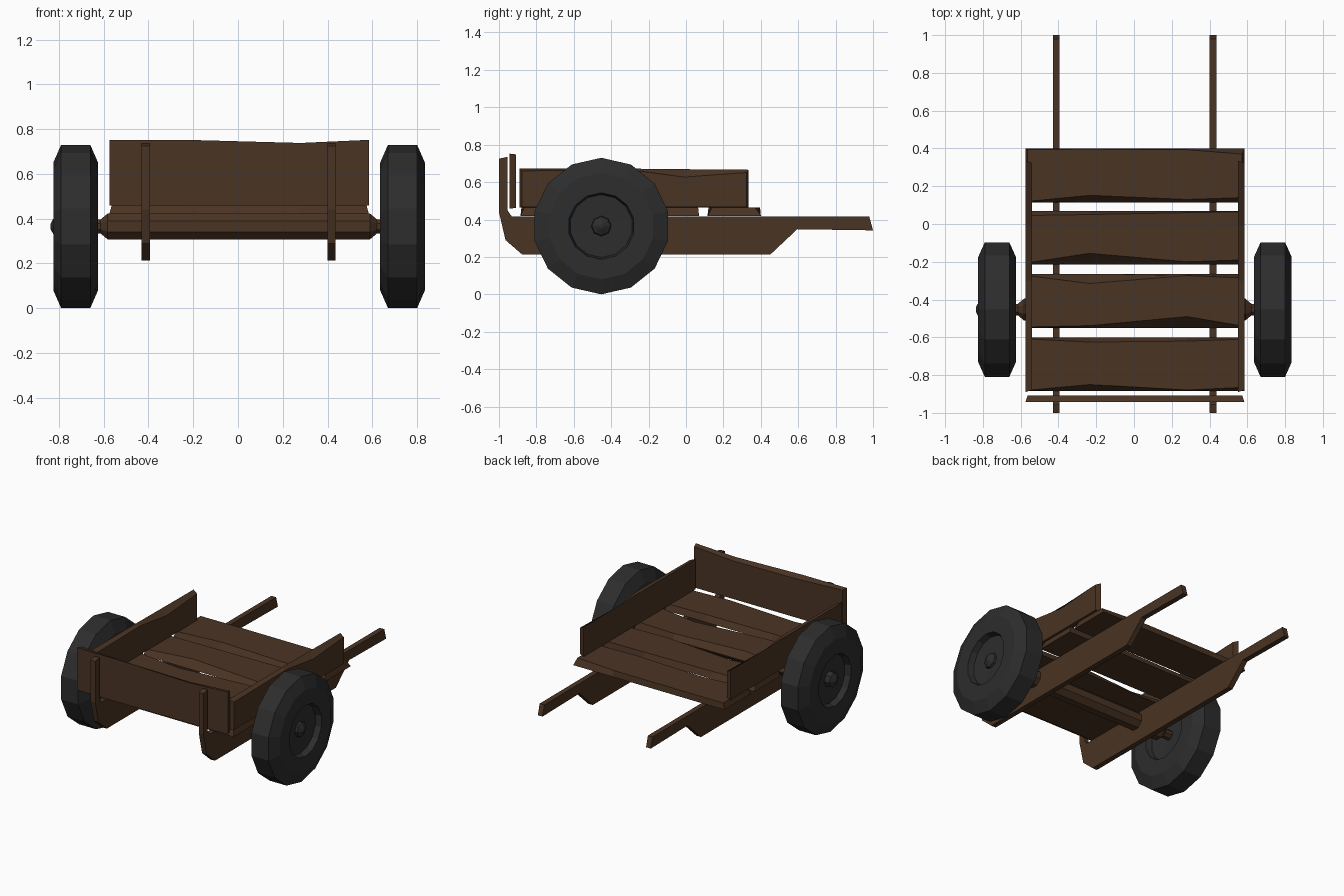
import bpy, bmesh, math
from mathutils import Vector

if "Cube" in bpy.data.objects:
    bpy.data.objects.remove(bpy.data.objects["Cube"])


def material(name, rgb):
    m = bpy.data.materials.new(name)
    m.diffuse_color = (*rgb, 1)
    m.use_nodes = True
    m.node_tree.nodes["Principled BSDF"].inputs["Base Color"].default_value = m.diffuse_color
    return m


WOOD = material("dark wood", (0.068, 0.034, 0.017))
RUBBER = material("black rubber", (0.026, 0.026, 0.026))


def finish(name, bm, mat):
    bmesh.ops.recalc_face_normals(bm, faces=bm.faces)
    me = bpy.data.meshes.new(name)
    bm.to_mesh(me)
    bm.free()
    me.materials.append(mat)
    ob = bpy.data.objects.new(name, me)
    bpy.context.collection.objects.link(ob)
    return ob


def skin(bm, rings):
    """Join closed rings of verts into a capped tube."""
    for a, b in zip(rings, rings[1:]):
        n = len(a)
        for i in range(n):
            bm.faces.new((a[i], a[(i + 1) % n], b[(i + 1) % n], b[i]))
    bm.faces.new(rings[0])
    bm.faces.new(rings[-1])


def lathe(name, profile, sides, centre, mat, turn=0.0):
    """Turn an (x, radius) profile around the x axis."""
    bm = bmesh.new()
    rings = []
    for x, r in profile:
        rings.append([bm.verts.new(Vector(centre) + Vector((
            x, r * math.sin(a), r * math.cos(a))))
            for a in (math.tau * i / sides + turn for i in range(sides))])
    skin(bm, rings)
    return finish(name, bm, mat)


def board(name, us, w0, w1, thick, low, high, place, dip=(0, 0, 0, 0)):
    """Rough plank: its outer face is chipped back by low/high along the edges."""
    bm = bmesh.new()
    rings = []
    for i, u in enumerate(us):
        inset = {0: 0.012, len(us) - 1: -0.012}.get(i, 0)
        top = w1 - dip[i]
        pts = [(u, w0, 0), (u, top, 0),
               (u + inset, top - high[i], thick), (u + inset, w0 + low[i], thick)]
        rings.append([bm.verts.new(place(*p)) for p in pts])
    skin(bm, rings)
    return finish(name, bm, WOOD)


# floor boards
XS = (-0.575, -0.235, 0.28, 0.585)
floor = [(0.115, (0.005, 0.037, 0.015, 0.025), (0.005, 0.004, 0.006, 0.03)),
         (-0.215, (0.01, 0.06, 0.015, 0.025), (0.025, 0.02, 0.01, 0.005)),
         (-0.55, (0.005, 0.012, 0.06, 0.01), (0.008, 0.05, 0.008, 0.02)),
         (-0.885, (0.005, 0.035, 0.006, 0.02), (0.008, 0.025, 0.02, 0.01))]
for y, low, high in floor:
    board("floor_board", XS, y, y + 0.285, 0.043, low, high,
          lambda u, w, t: (u, w, 0.42 + t))

# front board, worn lower on one side
board("front_board", XS, 0.458, 0.752, 0.035, (0.004,) * 4,
      (0.004, 0.02, 0.012, 0.006), lambda u, w, t: (u, -0.943 + t, w),
      dip=(0, 0, 0.014, 0))

# side boards
for x, name in ((-0.575, "left_side_board"), (0.55, "right_side_board")):
    board(name, (-0.89, -0.3, -0.01, 0.335), 0.463, 0.672, 0.035,
          (0.004,) * 4, (0.012, 0.006, 0.042, 0.015),
          lambda u, w, t, x=x: (x + t, u, w), dip=(0, 0, 0.003, 0.006))

# long rails with upright front ends and handles at the back
RAIL = [(-1.0, 0.725), (-0.955, 0.735), (-0.955, 0.45), (-0.932, 0.417),
        (0.98, 0.415), (1.0, 0.342), (0.595, 0.348), (0.45, 0.212),
        (-0.875, 0.212), (-0.965, 0.29), (-1.0, 0.44)]
for x, name in ((-0.412, "left_rail"), (0.418, "right_rail")):
    bm = bmesh.new()
    skin(bm, [[bm.verts.new((x + s, y, z)) for y, z in RAIL]
              for s in (-0.018, 0.018)])
    finish(name, bm, WOOD)

# axle, thick in the middle
AXLE_Y, AXLE_Z = -0.453, 0.365
lathe("axle", [(-0.72, 0.033), (-0.615, 0.033), (-0.605, 0.042), (-0.583, 0.062),
               (0.59, 0.062), (0.612, 0.042), (0.622, 0.033), (0.72, 0.033)],
      8, (0, AXLE_Y, AXLE_Z), WOOD, math.pi / 8)

# wheels with recessed hubs, and hub caps
WHEEL = [(-0.065, 0.365), (-0.1, 0.285), (-0.1, 0.178), (-0.06, 0.168), (-0.055, 0.03)]
profile = WHEEL[::-1] + [(-x, r) for x, r in WHEEL]
for side, x, tip in ((-1, -0.725, 0.112), (1, 0.735, 0.09)):
    name = "left" if side < 0 else "right"
    lathe(name + "_wheel", profile, 14, (x, AXLE_Y, AXLE_Z), RUBBER)
    lathe(name + "_hub_cap", [(side * 0.05, 0.056), (side * (tip - 0.02), 0.05),
                              (side * tip, 0.012)],
          8, (x, AXLE_Y, AXLE_Z), RUBBER)
